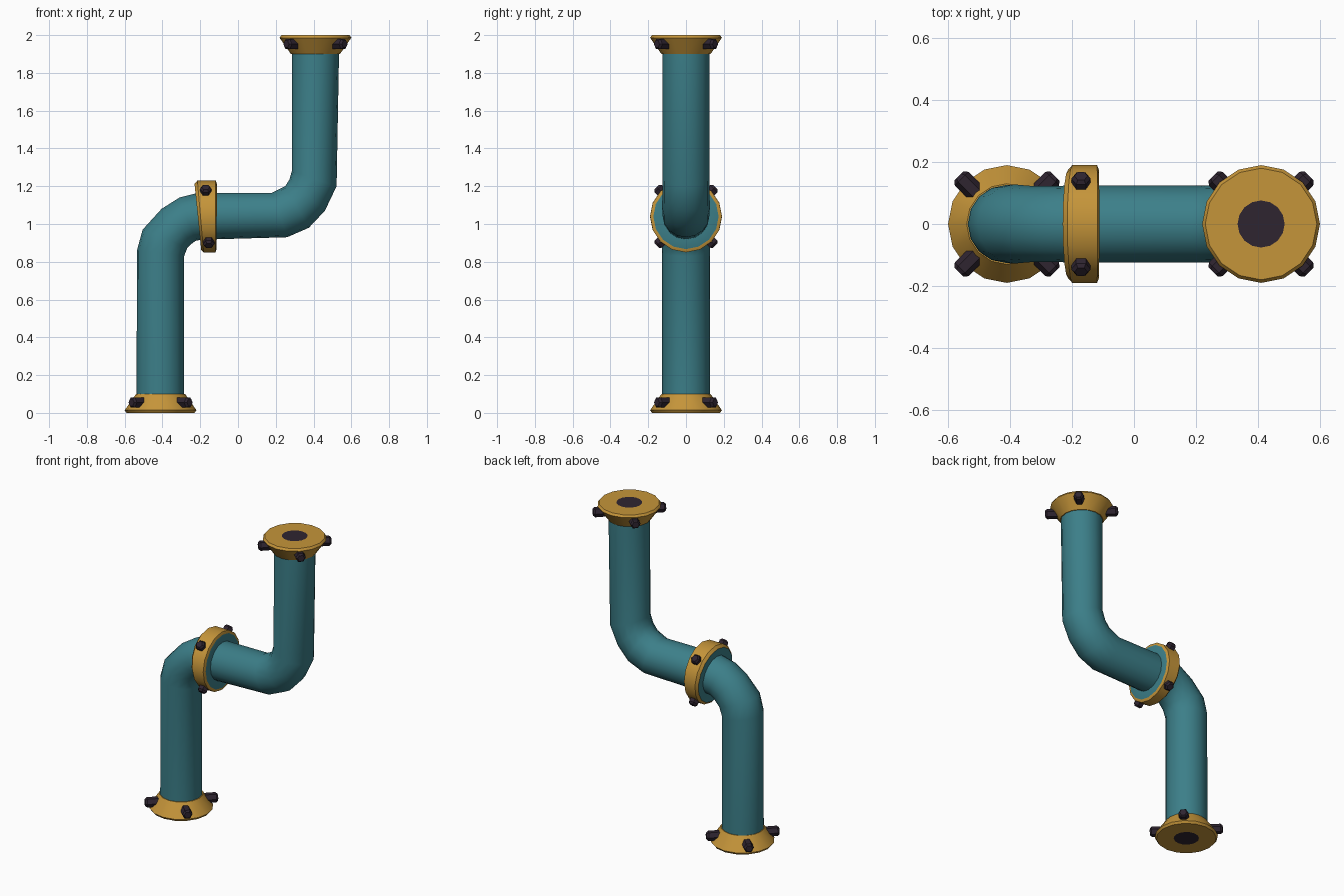
import bpy, bmesh, math
from mathutils import Vector, Matrix

if "Cube" in bpy.data.objects:
    bpy.data.objects.remove(bpy.data.objects["Cube"])


def material(name, rgb):
    m = bpy.data.materials.new(name)
    m.diffuse_color = (*rgb, 1)
    m.use_nodes = True
    m.node_tree.nodes["Principled BSDF"].inputs["Base Color"].default_value = m.diffuse_color
    return m


TEAL = material("teal", (0.045, 0.212, 0.25))
BRASS = material("brass", (0.56, 0.30, 0.042))
DARK = material("dark", (0.028, 0.018, 0.030))


def loft(name, rings, mats, bands=None, caps=(0, 0), sides=16, smooth=True):
    """Skin circles given by opposite points (x, z), (x, z) in the y = 0 plane."""
    bm = bmesh.new()
    loops = []
    for a, b in rings:
        a, b = Vector((a[0], 0, a[1])), Vector((b[0], 0, b[1]))
        mid, half = (a + b) / 2, (b - a) / 2
        side = Vector((0, half.length, 0))
        loops.append([bm.verts.new(mid + half * math.cos(t) + side * math.sin(t))
                      for t in (2 * math.pi * i / sides for i in range(sides))])
    for k, (p, q) in enumerate(zip(loops, loops[1:])):
        for i in range(sides):
            j = (i + 1) % sides
            f = bm.faces.new((p[i], p[j], q[j], q[i]))
            f.material_index = bands[k] if bands else 0
    for loop, idx in zip((loops[0], loops[-1]), caps):
        bm.faces.new(loop).material_index = idx
    bmesh.ops.recalc_face_normals(bm, faces=bm.faces)
    me = bpy.data.meshes.new(name)
    bm.to_mesh(me)
    bm.free()
    for m in mats:
        me.materials.append(m)
    if smooth:
        me.shade_smooth()
        me.set_sharp_from_angle(angle=math.radians(33))
    ob = bpy.data.objects.new(name, me)
    bpy.context.collection.objects.link(ob)
    return ob


def disc(x, z, r):
    return (x - r, z), (x + r, z)


# S-shaped pipe: upper-left and lower-right outline points of each section
loft("pipe", [
    ((-0.537, 0.03), (-0.285, 0.03)),
    ((-0.535, 0.86), (-0.285, 0.83)),
    ((-0.505, 0.97), (-0.268, 0.875)),
    ((-0.405, 1.08), (-0.24, 0.90)),
    ((-0.31, 1.14), (-0.222, 0.912)),
    ((-0.21, 1.165), (-0.19, 0.917)),
    ((0.18, 1.165), (0.26, 0.93)),
    ((0.25, 1.20), (0.375, 0.98)),
    ((0.272, 1.235), (0.46, 1.07)),
    ((0.285, 1.28), (0.522, 1.20)),
    ((0.285, 1.97), (0.536, 1.97)),
], [TEAL])

# Flared end flanges with a dark bore
for name, x, z0, s in (("bottom_flange", -0.41, 0, 1), ("top_flange", 0.41, 2, -1)):
    profile = [(0.13, 0.10), (0.19, 0.014), (0.18, 0), (0.076, 0)]
    loft(name, [disc(x, z0 + s * h, r) for r, h in profile],
         [BRASS, DARK], caps=(0, 1))

# Wedge-shaped collar: brass rim, teal side faces
loft("collar", [
    ((-0.222, 1.150), (-0.198, 0.930)),
    ((-0.230, 1.212), (-0.195, 0.864)),
    ((-0.215, 1.230), (-0.182, 0.850)),
    ((-0.118, 1.230), (-0.120, 0.850)),
    ((-0.112, 1.213), (-0.113, 0.867)),
    ((-0.112, 1.150), (-0.113, 0.930)),
], [BRASS, TEAL], bands=[1, 0, 0, 0, 1], caps=(1, 1))


def bolt(name, centre, direction):
    profile = [(0.031, 0.13), (0.031, 0.207), (0.021, 0.219)]
    ob = loft(name, [disc(0, h, r) for r, h in profile], [DARK], sides=6, smooth=False)
    ob.matrix_world = (Matrix.Translation(centre)
                       @ direction.to_track_quat('Z', 'Y').to_matrix().to_4x4())


# Four hex bolts around each flange and the collar
for i in range(4):
    t = math.radians(45 + 90 * i)
    c, s = math.cos(t), math.sin(t)
    bolt(f"bottom_bolt_{i + 1}", (-0.41, 0, 0.055), Vector((c, s, 0)))
    bolt(f"top_bolt_{i + 1}", (0.41, 0, 1.952), Vector((c, s, 0)))
    bolt(f"collar_bolt_{i + 1}", (-0.163 - 0.008 * (1 if s > 0 else -1), 0, 1.04),
         Vector((0, c, s)))
